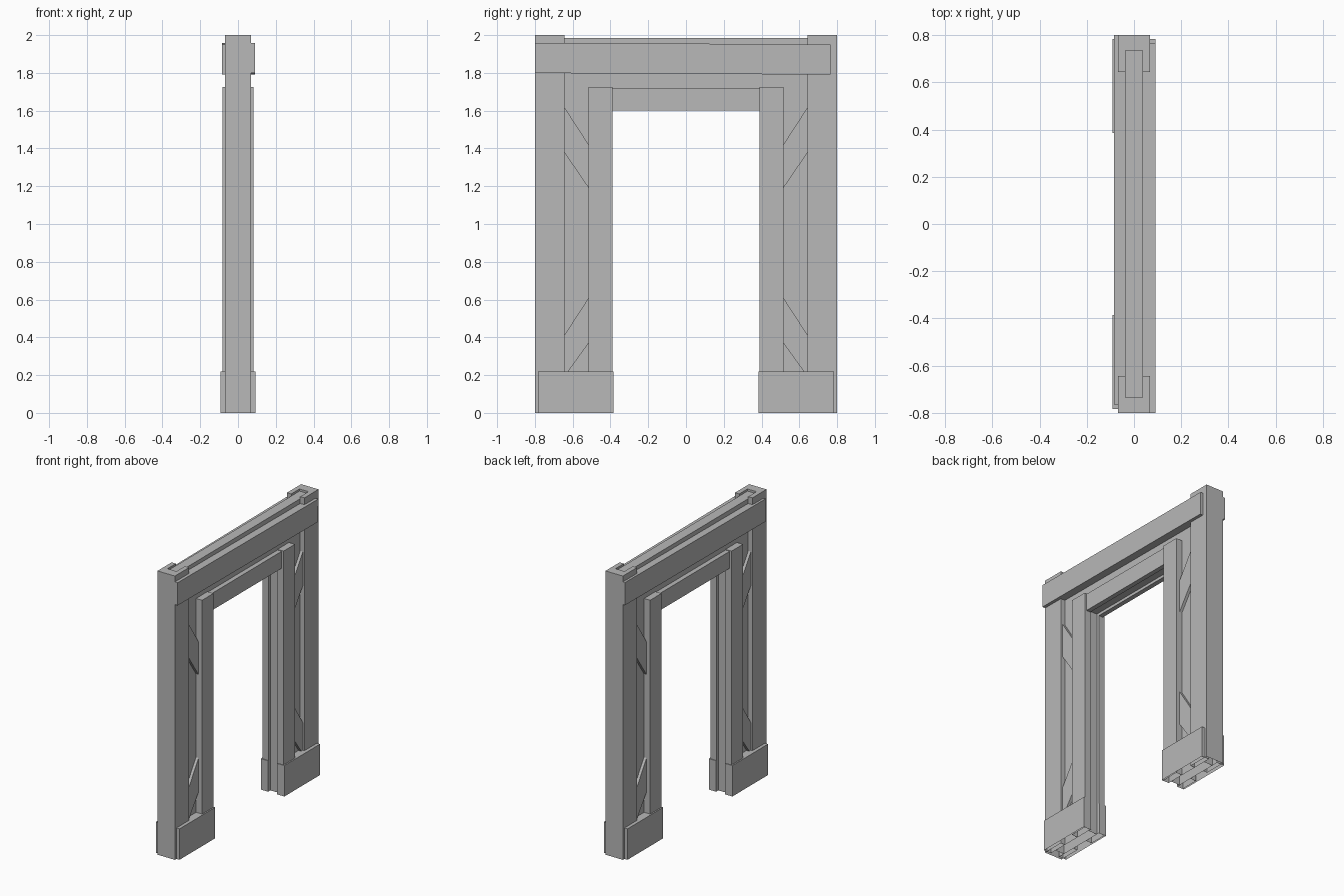
import bpy, bmesh
from math import radians
from mathutils import Matrix, Vector

cube = bpy.data.objects.get("Cube")
if cube:
    bpy.data.objects.remove(cube, do_unlink=True)

grey = bpy.data.materials.new("plain_grey")
grey.use_nodes = True
colour = (0.48, 0.48, 0.48, 1)
grey.diffuse_color = colour
grey.node_tree.nodes["Principled BSDF"].inputs["Base Color"].default_value = colour


def prism(name, points, low, high, axis="x", tilt=0):
    """Extrude a profile: (y, z) points along x, or (x, y) points along z."""
    bm = bmesh.new()
    if axis == "x":
        verts = [bm.verts.new((low, a, b)) for a, b in points]
        step = Vector((high - low, 0, 0))
    else:
        verts = [bm.verts.new((a, b, low)) for a, b in points]
        step = Vector((0, 0, high - low))
    cap = bm.faces.new(verts)
    ext = bmesh.ops.extrude_face_region(bm, geom=[cap], use_keep_orig=True)
    moved = [g for g in ext["geom"] if isinstance(g, bmesh.types.BMVert)]
    bmesh.ops.translate(bm, verts=moved, vec=step)
    bmesh.ops.recalc_face_normals(bm, faces=bm.faces[:])
    # The undersides that stand on the ground are open
    ground = [f for f in bm.faces if all(abs(v.co.z) < 0.001 for v in f.verts)]
    bmesh.ops.delete(bm, geom=ground, context="FACES")
    if tilt:
        middle = sum((v.co for v in bm.verts), Vector()) / len(bm.verts)
        bmesh.ops.rotate(bm, verts=bm.verts[:], cent=middle,
                         matrix=Matrix.Rotation(tilt, 3, "X"))
    mesh = bpy.data.meshes.new(name)
    bm.to_mesh(mesh)
    bm.free()
    mesh.materials.append(grey)
    obj = bpy.data.objects.new(name, mesh)
    bpy.context.collection.objects.link(obj)
    return obj


def board(name, y0, y1, z0, z1, x0, x1, tilt=0):
    return prism(name, [(y0, z0), (y1, z0), (y1, z1), (y0, z1)], x0, x1, tilt=tilt)


CORE = 0.035     # half thickness of the core panel
POST = 0.068     # half thickness of the outer posts

# Core panel: an upside-down U
prism("core_panel", [(-0.735, 0), (-0.41, 0), (-0.41, 1.62), (0.41, 1.62),
                     (0.41, 0), (0.735, 0), (0.735, 1.985), (-0.735, 1.985)],
      -CORE, CORE)

for end, s in (("front", -1), ("back", 1)):
    # Outer post: a channel that wraps the edge of the core panel
    prism(end + "_outer_post",
          [(-POST, s * 0.8), (POST, s * 0.8), (POST, s * 0.643), (CORE, s * 0.643),
           (CORE, s * 0.735), (-CORE, s * 0.735), (-CORE, s * 0.643), (-POST, s * 0.643)],
          0, 2, axis="z")

for side, d in (("left", 1), ("right", -1)):
    # Long top board, slightly crooked, shifted towards one end
    board(side + "_top_board", -0.8 * d, 0.765 * d, 1.795, 1.955, d * CORE,
          0.09 if d > 0 else -0.085, tilt=-d * radians(0.3))
    # Lintel over the opening
    board(side + "_lintel", -0.39, 0.39, 1.6, 1.72, d * CORE, d * 0.068)
    for end, s in (("front", -1), ("back", 1)):
        tag = f"{side}_{end}_"
        board(tag + "inner_post", s * 0.39, s * 0.517, 0, 1.725, d * CORE, d * 0.082)
        board(tag + "base_board", s * 0.385, s * 0.783, 0, 0.218, d * CORE, d * 0.092)
        # Slanted braces between the inner and outer posts
        for part, outer_low, inner_low, inner_high, outer_high in (
                ("upper_brace", 1.38, 1.19, 1.42, 1.62),
                ("lower_brace", 0.19, 0.37, 0.61, 0.41)):
            prism(tag + part, [(s * 0.645, outer_low), (s * 0.515, inner_low),
                               (s * 0.515, inner_high), (s * 0.645, outer_high)],
                  d * CORE, d * 0.055)
